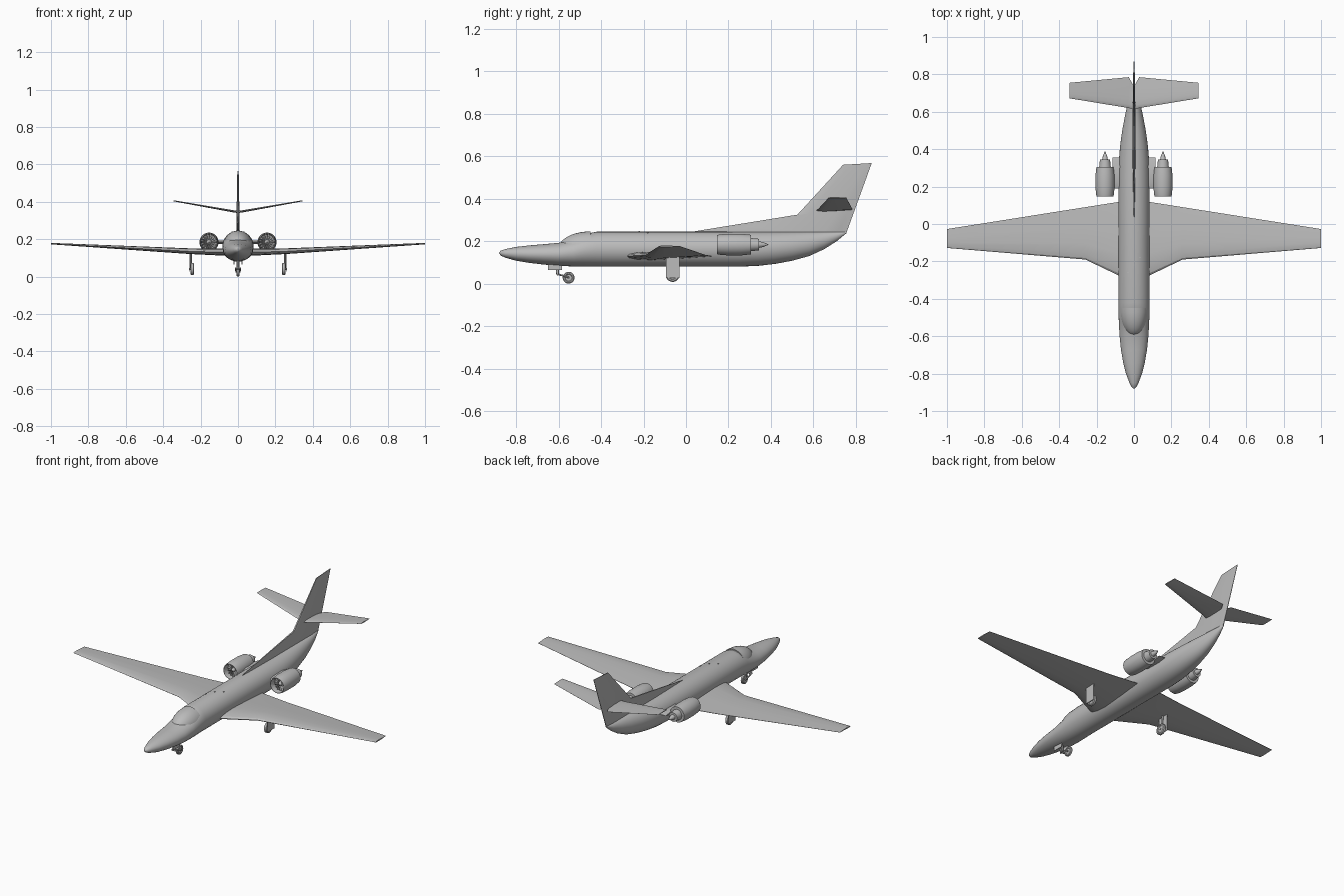
import bpy, bmesh, math
from mathutils import Matrix, Vector

cube = bpy.data.objects.get("Cube")
if cube:
    bpy.data.objects.remove(cube, do_unlink=True)

paint = bpy.data.materials.new("light_grey_paint")
paint.use_nodes = True
GREY = (0.5, 0.5, 0.5, 1)
paint.diffuse_color = GREY
paint.node_tree.nodes["Principled BSDF"].inputs["Base Color"].default_value = GREY


def finish(name, bm, angle=30):
    bmesh.ops.remove_doubles(bm, verts=bm.verts, dist=0.0002)
    bmesh.ops.recalc_face_normals(bm, faces=bm.faces)
    mesh = bpy.data.meshes.new(name)
    bm.to_mesh(mesh)
    bm.free()
    mesh.materials.append(paint)
    ob = bpy.data.objects.new(name, mesh)
    bpy.context.collection.objects.link(ob)
    bpy.ops.object.select_all(action="DESELECT")
    ob.select_set(True)
    bpy.context.view_layer.objects.active = ob
    bpy.ops.object.shade_smooth_by_angle(angle=math.radians(angle))
    return ob


def skin(name, rings, angle=30):
    """Join equal closed rings of points and cap both ends."""
    bm = bmesh.new()
    loops = [[bm.verts.new(p) for p in ring] for ring in rings]
    n = len(loops[0])
    for a, b in zip(loops, loops[1:]):
        for i in range(n):
            j = (i + 1) % n
            bm.faces.new((a[i], a[j], b[j], b[i]))
    bm.faces.new(loops[0])
    bm.faces.new(loops[-1])
    return finish(name, bm, angle)


def body(name, sections, x=0, sides=32, angle=30):
    """Loft ellipses along y: (y, centre z, half width, half height)."""
    turns = [2 * math.pi * i / sides for i in range(sides)]
    return skin(name, [[(x + w * math.cos(t), y, z + h * math.sin(t)) for t in turns]
                       for y, z, w, h in sections], angle)


# aerofoil: chord fraction, height in half thicknesses
FOIL = [(0, 0), (.03, .45), (.12, .85), (.3, 1), (.6, .7), (1, .06),
        (1, -.06), (.6, -.6), (.3, -.9), (.12, -.75), (.03, -.4)]


def wing(name, half):
    """Full span from sections (x, leading y, trailing y, z, half thickness)."""
    span = [(-s[0], *s[1:]) for s in reversed(half) if s[0] > 0] + half
    return skin(name, [[(x, a + (b - a) * c, z + t * k) for c, k in FOIL]
                       for x, a, b, z, t in span], 25)


def box(name, low, high):
    bm = bmesh.new()
    low, high = Vector(low), Vector(high)
    size = Matrix.Diagonal((*(high - low), 1))
    bmesh.ops.create_cube(bm, size=1, matrix=Matrix.Translation((low + high) / 2) @ size)
    return finish(name, bm)


def rod(name, a, b, radius, sides=12):
    a, b = Vector(a), Vector(b)
    bm = bmesh.new()
    turn = (b - a).to_track_quat("Z", "Y").to_matrix().to_4x4()
    bmesh.ops.create_cone(bm, cap_ends=True, segments=sides, radius1=radius, radius2=radius,
                          depth=(b - a).length, matrix=Matrix.Translation((a + b) / 2) @ turn)
    return finish(name, bm)


def wheel(name, x, y, z, radius, width):
    # tyre with rounded shoulders and a recessed hub
    profile = [(-.3, .2), (-.3, .55), (-.5, .65), (-.5, .85), (-.3, 1),
               (.3, 1), (.5, .85), (.5, .65), (.3, .55), (.3, .2)]
    turns = [2 * math.pi * i / 20 for i in range(20)]
    skin(name, [[(x + width * u, y + radius * r * math.cos(t), z + radius * r * math.sin(t))
                 for t in turns] for u, r in profile])


# fuselage: y, underside z, top z, half width
hull = [(-.88, .143, .147, .002), (-.872, .132, .156, .013), (-.85, .122, .163, .024),
        (-.8, .108, .173, .043), (-.74, .098, .18, .058), (-.67, .09, .186, .07),
        (-.6, .084, .192, .077), (-.53, .081, .21, .081), (-.47, .08, .235, .083),
        (-.42, .08, .245, .083), (.25, .08, .245, .083), (.34, .084, .245, .081),
        (.42, .093, .245, .074), (.5, .108, .245, .063), (.58, .13, .245, .048),
        (.65, .162, .245, .033), (.71, .2, .245, .018), (.755, .237, .245, .004)]
body("fuselage", [(y, (a + b) / 2, w, (b - a) / 2) for y, a, b, w in hull], angle=40)

# cockpit canopy: half of a stretched dome
steps = [math.pi / 2 * i / 10 for i in range(11)]
body("cockpit_canopy", [(-.45 - .15 * math.cos(t), .165, .076 * math.sin(t) + .001,
                         .08 * math.sin(t) + .001) for t in steps], angle=40)

wing("wing", [(0, -.31, .13, .13, .021), (.083, -.275, .118, .13, .02),
              (.26, -.19, .09, .135, .016), (1, -.128, -.027, .176, .004)])
wing("tailplane", [(0, .612, .735, .345, .006), (.028, .62, .785, .349, .006),
                   (.345, .672, .755, .405, .003)])

# fin with its long dorsal fillet, thinned towards the top
outline = [(.03, .235, .003), (.03, .245, .001), (.525, .325, .004), (.74, .56, .002),
           (.875, .568, .001), (.757, .243, .002), (.72, .235, .003)]
centre = [(.3, .237, .007), (.3, .27, .006), (.58, .33, .008), (.76, .545, .004),
          (.84, .55, .003), (.72, .25, .007), (.65, .237, .007)]
skin("fin", [[(0, y, z) for y, z, t in centre]] and
     [[(-t, y, z) for y, z, t in centre], [(-t, y, z) for y, z, t in outline],
      [(t, y, z) for y, z, t in outline], [(t, y, z) for y, z, t in centre]], 20)

# engine shape along y: spinner, fan face, intake, cowl, nozzle, cone
pod = [(.163, .001), (.172, .009), (.187, .015), (.187, .041), (.155, .041), (.147, .043),
       (.147, .045), (.16, .048), (.2, .051), (.26, .051), (.305, .046), (.305, .031),
       (.345, .027), (.345, .015), (.365, .011), (.388, .001)]
EX, EZ = .155, .184
for side, s in (("left", 1), ("right", -1)):
    body(side + "_engine", [(y, EZ, r, r) for y, r in pod], x=s * EX)

    # fan blades in the intake
    bm = bmesh.new()
    for i in range(16):
        place = (Matrix.Translation((s * EX, .181, EZ)) @ Matrix.Rotation(i * math.pi / 8, 4, "Y")
                 @ Matrix.Translation((0, 0, .027)) @ Matrix.Rotation(.6, 4, "Z"))
        bmesh.ops.create_cube(bm, size=1, matrix=place @ Matrix.Diagonal((.002, .012, .028, 1)))
    finish(side + "_fan", bm)

    # pylon between pod and fuselage
    skin(side + "_pylon", [[(s * x, y, EZ + h) for y, h in
                            ((.19, 0), (.22, .009), (.31, .009), (.355, 0), (.31, -.009), (.22, -.009))]
                           for x in (.06, .115)])

    # main gear with outboard door
    wheel(side + "_main_wheel", s * .245, -.063, .04, .032, .02)
    rod(side + "_main_strut", (s * .252, -.063, .04), (s * .252, -.06, .13), .005)
    rod(side + "_main_axle", (s * .235, -.063, .04), (s * .259, -.063, .04), .006)
    box(side + "_main_door", (s * .258, -.095, .026), (s * .262, -.03, .13))

    # nose gear fork arm and bay door
    rod(side + "_nose_fork", (s * .011, -.605, .045), (s * .011, -.553, .03), .004)
    box(side + "_nose_door", (s * .02, -.65, .064), (s * .023, -.585, .1))

wheel("nose_wheel", 0, -.553, .028, .028, .016)
rod("nose_strut", (0, -.605, .045), (0, -.605, .1), .007)
rod("nose_fork_bridge", (-.013, -.605, .045), (.013, -.605, .045), .006)
rod("nose_axle", (-.013, -.553, .028), (.013, -.553, .028), .005)

# small roof aerials
for i, y in enumerate((-.26, -.22, -.18)):
    rod("roof_aerial_%d" % (i + 1), (.03 * (i - 1), y, .23), (.032 * (i - 1), y, .248 - .006 * abs(i - 1)), .003)
